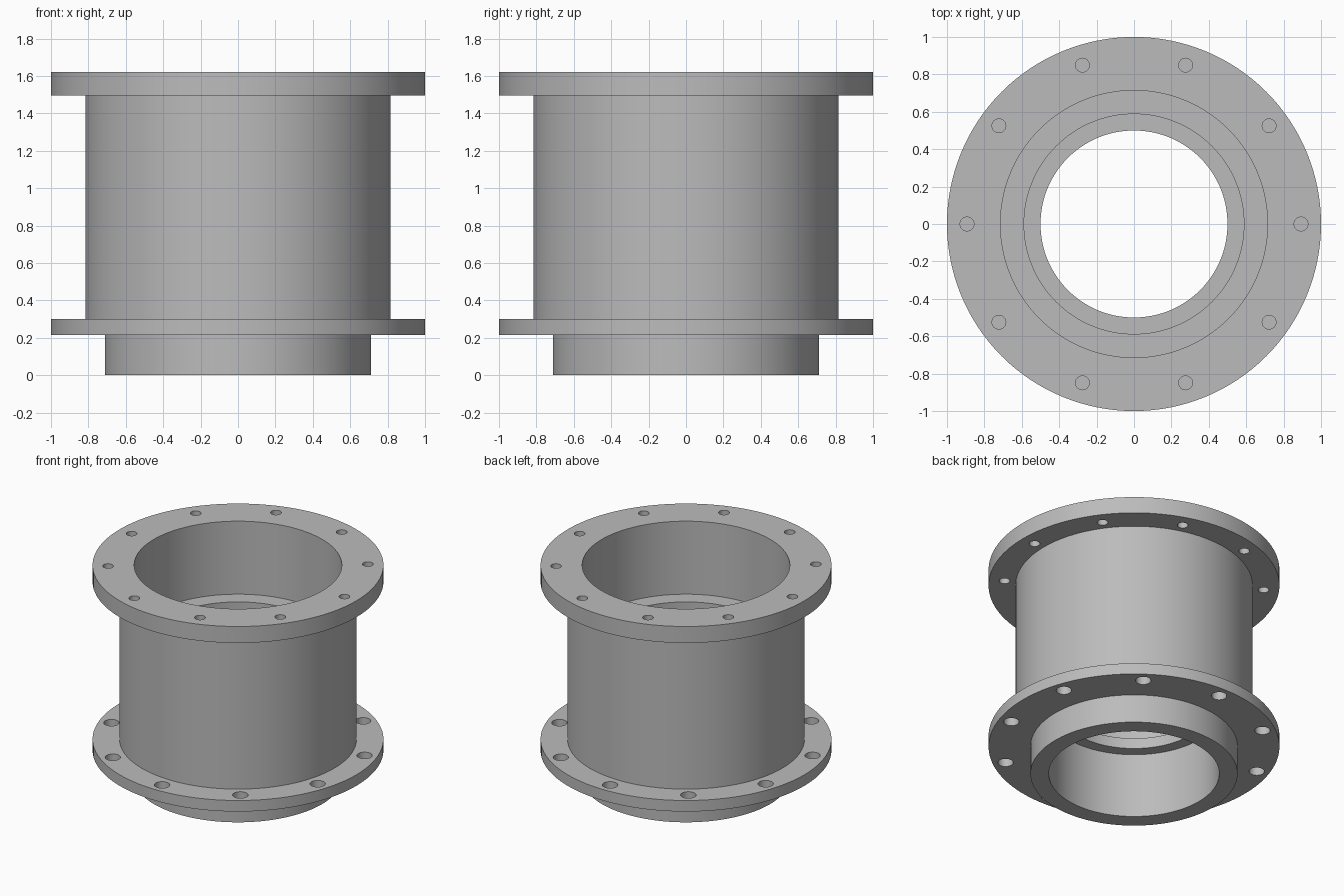
import bpy, bmesh, math

default = bpy.data.objects.get("Cube")
if default:
    bpy.data.objects.remove(default, do_unlink=True)

steel = bpy.data.materials.new("grey_steel")
steel.use_nodes = True
grey = (0.5, 0.5, 0.5, 1)
steel.diffuse_color = grey
steel.node_tree.nodes["Principled BSDF"].inputs["Base Color"].default_value = grey


def new_object(name, bm):
    mesh = bpy.data.meshes.new(name)
    bmesh.ops.recalc_face_normals(bm, faces=bm.faces)
    bm.to_mesh(mesh)
    bm.free()
    mesh.materials.append(steel)
    obj = bpy.data.objects.new(name, mesh)
    bpy.context.collection.objects.link(obj)
    return obj


def lathe(name, profile, segments=128):
    """Revolve a closed (radius, height) profile about the z axis."""
    bm = bmesh.new()
    verts = [bm.verts.new((r, 0, z)) for r, z in profile]
    edges = [bm.edges.new((a, b)) for a, b in zip(verts, verts[1:] + verts[:1])]
    bmesh.ops.spin(bm, geom=verts + edges, cent=(0, 0, 0), axis=(0, 0, 1),
                   angle=math.tau, steps=segments, use_merge=True)
    bmesh.ops.remove_doubles(bm, verts=bm.verts, dist=0.0001)
    return new_object(name, bm)


def bolt_cutter(name, circle, radius, low, high, start, count=10):
    """A ring of pins that drills the bolt holes of one flange."""
    bm = bmesh.new()
    for i in range(count):
        angle = math.radians(start) + i * math.tau / count
        pin = bmesh.ops.create_cone(bm, cap_ends=True, segments=32, radius1=radius,
                                    radius2=radius, depth=high - low)
        bmesh.ops.translate(bm, verts=pin["verts"],
                            vec=(circle * math.cos(angle), circle * math.sin(angle),
                                 (low + high) / 2))
    cutter = new_object(name, bm)
    cutter.hide_render = True
    cutter.hide_set(True)
    return cutter


# Heights of the flanges and of the steps inside the bore
top, top_under = 1.62, 1.495
base_top, base_under = 0.30, 0.216
step, web_top, web_under = 1.066, 0.57, 0.49

outside = [(0.712, 0), (0.712, base_under), (1, base_under), (1, base_top),
           (0.815, base_top), (0.815, top_under), (1, top_under), (1, top)]
inside = [(0.714, top), (0.714, step), (0.588, step), (0.588, web_top),
          (0.5, web_top), (0.5, web_under), (0.586, web_under), (0.586, 0)]
housing = lathe("flanged_housing", outside + inside)

# Bolt holes, the lower ring turned half a pitch from the upper one
cutters = [
    bolt_cutter("upper_bolt_cutter", 0.893, 0.037, top_under - 0.05, top + 0.05, 0),
    bolt_cutter("lower_bolt_cutter", 0.91, 0.053, base_under - 0.05, base_top + 0.05, 18),
]
bpy.ops.object.select_all(action="DESELECT")
housing.select_set(True)
bpy.context.view_layer.objects.active = housing
for cutter in cutters:
    drill = housing.modifiers.new(cutter.name, "BOOLEAN")
    drill.operation = "DIFFERENCE"
    drill.solver = "EXACT"
    drill.object = cutter
    bpy.ops.object.modifier_apply(modifier=drill.name)
    bpy.data.objects.remove(cutter, do_unlink=True)

bpy.ops.object.shade_smooth_by_angle(angle=math.radians(30))
